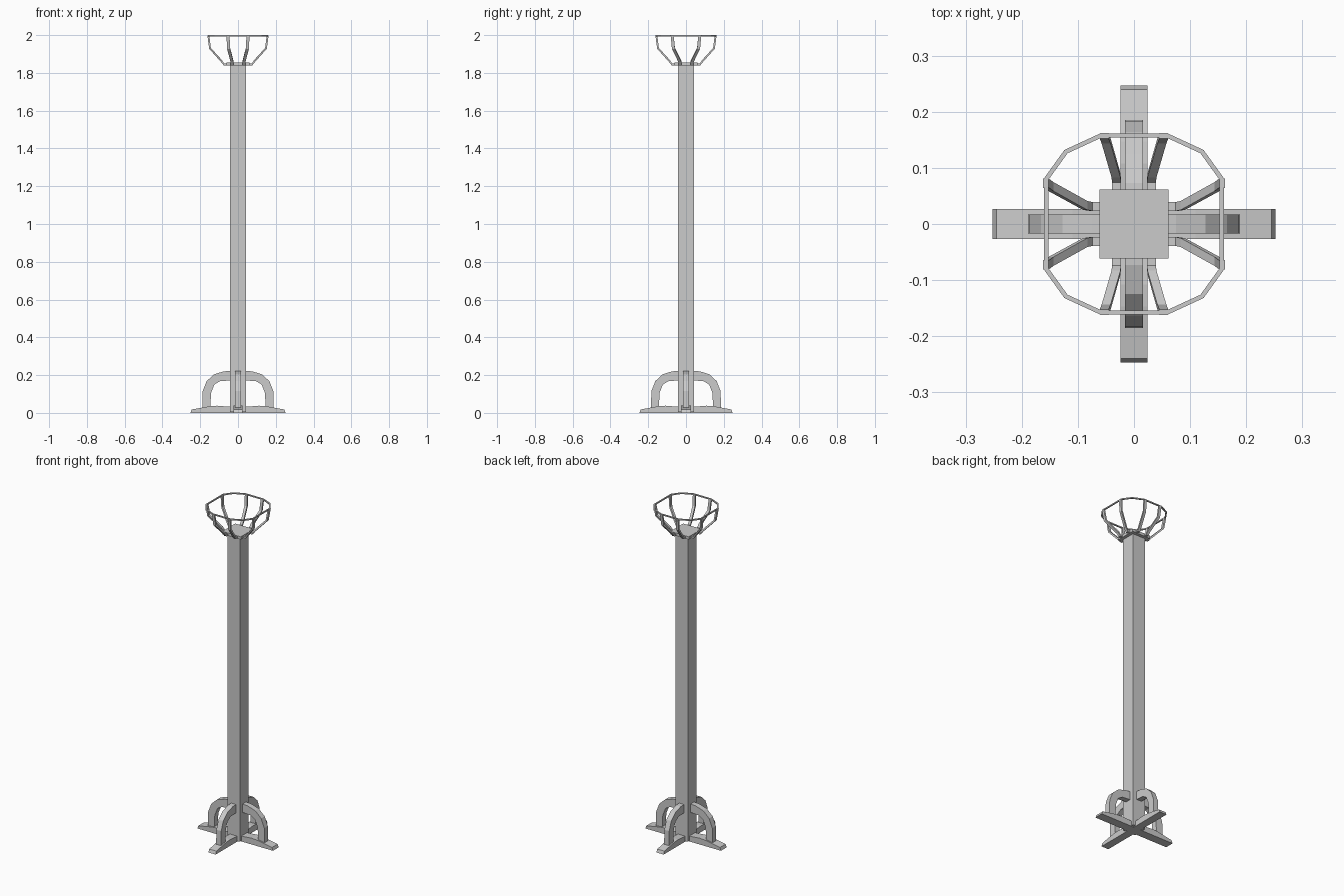
import bpy, bmesh, math
from mathutils import Matrix, Vector

if "Cube" in bpy.data.objects:
    bpy.data.objects.remove(bpy.data.objects["Cube"])


def make_object(name, bm, turn=0.0):
    bmesh.ops.recalc_face_normals(bm, faces=bm.faces)
    bm.transform(Matrix.Rotation(turn, 4, 'Z'))
    mesh = bpy.data.meshes.new(name)
    bm.to_mesh(mesh)
    bm.free()
    obj = bpy.data.objects.new(name, mesh)
    bpy.context.collection.objects.link(obj)
    return obj


def box(name, half, z0, z1):
    bm = bmesh.new()
    bmesh.ops.create_cube(bm, size=1.0)
    bm.transform(Matrix.Translation((0, 0, (z0 + z1) / 2))
                 @ Matrix.Diagonal((2 * half, 2 * half, z1 - z0, 1)))
    return make_object(name, bm)


def slab(name, profile, half, turn, stretch=1.0):
    """Extrude an x-z outline across y."""
    bm = bmesh.new()
    face = bm.faces.new([bm.verts.new((x * stretch, -half, z)) for x, z in profile])
    ext = bmesh.ops.extrude_face_region(bm, geom=[face])["geom"]
    moved = [g for g in ext if isinstance(g, bmesh.types.BMVert)]
    bmesh.ops.translate(bm, verts=moved, vec=(0, 2 * half, 0))
    return make_object(name, bm, turn)


def skin(bm, sections, closed):
    """Join four-point cross-sections into a bar."""
    loops = [[bm.verts.new(p) for p in s] for s in sections]
    pairs = list(zip(loops, loops[1:]))
    if closed:
        pairs.append((loops[-1], loops[0]))
    else:
        bm.faces.new(loops[0])
        bm.faces.new(loops[-1])
    for a, b in pairs:
        for i in range(4):
            j = (i + 1) % 4
            bm.faces.new((a[i], a[j], b[j], b[i]))


def rib(name, end_y, side, turn):
    """Flat cup rib rising from the plate to the rim."""
    path = [(0.03, 0, 1.845), (0.075, 0, 1.845), (0.087, 0.05, 1.862),
            (0.148, 0.85, 1.93), (0.157, 1, 1.998)]
    pts = [Vector((x, side * (0.031 + t * (end_y - 0.031)), z)) for x, t, z in path]
    sections = []
    for i, p in enumerate(pts):
        d = pts[min(i + 1, len(pts) - 1)] - pts[max(i - 1, 0)]
        n = Vector((-d.z, 0, d.x)).normalized() * 0.005
        w = Vector((0, 0.008, 0))
        sections.append([p - w - n, p + w - n, p + w + n, p - w + n])
    bm = bmesh.new()
    skin(bm, sections, False)
    return make_object(name, bm, turn)


# Post and top plate
box("post", 0.042, 0.004, 1.84)
box("top_plate", 0.0615, 1.838, 1.855)

# Crossed feet with sloping tips
half_foot = [(0.252, 0.0), (0.245, 0.018), (0.15, 0.035), (0.11, 0.038), (0.05, 0.033)]
foot = half_foot + [(-x, z) for x, z in reversed(half_foot)]
slab("foot_side_to_side", foot, 0.027, 0)
slab("foot_front_to_back", foot, 0.024, math.pi / 2, 0.98)

# Arched braces, foot to post
brace = [(0.189, 0.025), (0.187, 0.115), (0.166, 0.168), (0.127, 0.204),
         (0.075, 0.22), (0.038, 0.222), (0.038, 0.172), (0.095, 0.168),
         (0.125, 0.15), (0.143, 0.105), (0.146, 0.03)]
for k in range(4):
    odd = k % 2
    slab(f"brace_{k + 1}", brace, 0.016 if odd else 0.017, k * math.pi / 2,
         0.98 if odd else 1.0)

# Cup ribs, a pair on each side
for k in range(4):
    for side in (-1, 1):
        rib(f"cup_rib_{k + 1}_{'a' if side < 0 else 'b'}",
            0.053 if k % 2 else 0.073, side, k * math.pi / 2)

# Twelve-sided rim
quarter = [(0.16, 0.082), (0.124, 0.132), (0.061, 0.161)]
rim = (quarter + [(-x, y) for x, y in reversed(quarter)]
       + [(-x, -y) for x, y in quarter] + [(x, -y) for x, y in reversed(quarter)])
bm = bmesh.new()
skin(bm, [[(x * s, y * s, z) for s, z in
           ((1, 1.993), (1, 2.0), (0.955, 2.0), (0.955, 1.993))] for x, y in rim], True)
make_object("cup_rim", bm)
